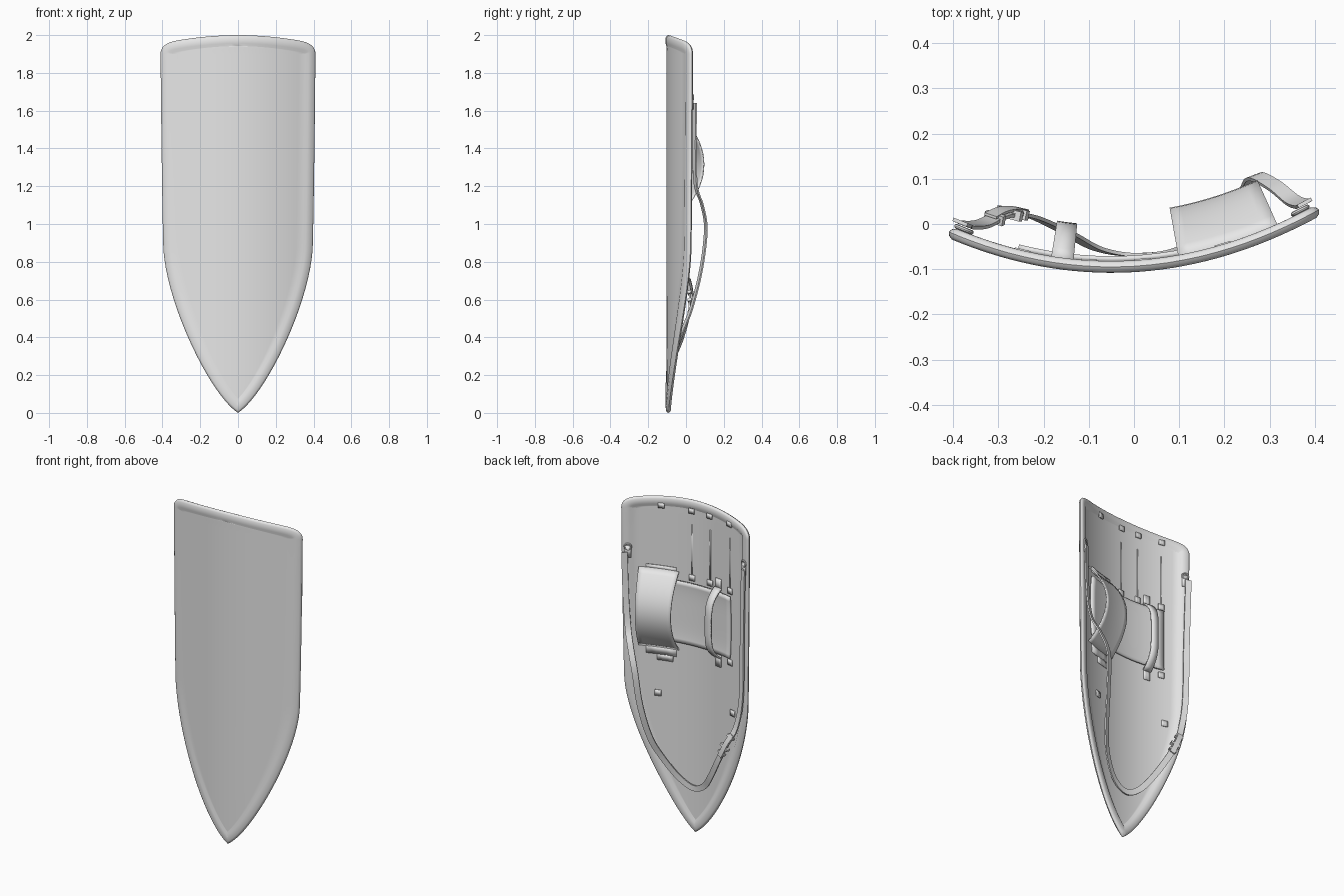
import bpy, bmesh, math
from mathutils import Vector
from mathutils.geometry import interpolate_bezier

if "Cube" in bpy.data.objects:
    bpy.data.objects.remove(bpy.data.objects["Cube"], do_unlink=True)

GREY = (0.8, 0.8, 0.8, 1)
grey = bpy.data.materials.new("plain_grey")
grey.use_nodes = True
grey.diffuse_color = GREY
grey.node_tree.nodes["Principled BSDF"].inputs["Base Color"].default_value = GREY


def normal(x):
    """Direction out of the hollow back of the shield at x."""
    return Vector((-1.2 * (x + 0.05), 1, 0)).normalized()


def place(x, z, h):
    """Point at height h above the curved middle surface of the shield."""
    return Vector((x, -0.095 + 0.6 * (x + 0.05) ** 2, z)) + normal(x) * h


def finish(name, bm, angle=35, thickness=0):
    bmesh.ops.recalc_face_normals(bm, faces=bm.faces)
    mesh = bpy.data.meshes.new(name)
    bm.to_mesh(mesh)
    bm.free()
    mesh.materials.append(grey)
    obj = bpy.data.objects.new(name, mesh)
    bpy.context.collection.objects.link(obj)
    if thickness:
        mod = obj.modifiers.new("thickness", "SOLIDIFY")
        mod.thickness = thickness
        mod.offset = 0
    bpy.ops.object.select_all(action="DESELECT")
    obj.select_set(True)
    bpy.context.view_layer.objects.active = obj
    bpy.ops.object.shade_smooth_by_angle(angle=math.radians(angle))
    return obj


def face(bm, verts):
    verts = list(dict.fromkeys(verts))
    if len(verts) > 2:
        bm.faces.new(verts)


def sheet(name, x0, x1, z0, z1, height, thickness, cols=8, rows=16):
    """Sheet bent with the shield; height(t) lifts it along its length."""
    bm = bmesh.new()
    grid = [[bm.verts.new(place(x0 + (x1 - x0) * i / cols, z0 + (z1 - z0) * j / rows,
                                height(2 * j / rows - 1)))
             for i in range(cols + 1)] for j in range(rows + 1)]
    for a, b in zip(grid, grid[1:]):
        for i in range(cols):
            bm.faces.new((a[i], a[i + 1], b[i + 1], b[i]))
    return finish(name, bm, thickness=thickness)


def smooth_path(points, steps=8):
    pts = [Vector(p) for p in points]
    ends = [pts[0]] + pts + [pts[-1]]
    tan = [(ends[i + 2] - ends[i]) / 6 for i in range(len(pts))]
    path = []
    for i in range(len(pts) - 1):
        path += interpolate_bezier(pts[i], pts[i] + tan[i], pts[i + 1] - tan[i + 1],
                                   pts[i + 1], steps + 1)[:-1]
    return path + [pts[-1]]


def ribbon(name, path, width, thickness):
    """Flat strap lying along a path, facing away from the shield."""
    bm = bmesh.new()
    rings = []
    for i, p in enumerate(path):
        t = (path[min(i + 1, len(path) - 1)] - path[max(i - 1, 0)]).normalized()
        side = t.cross(normal(p.x)).normalized()
        up = side.cross(t).normalized() * thickness / 2
        side *= width / 2
        rings.append([bm.verts.new(p + s * side + u * up)
                      for s, u in ((-1, -1), (1, -1), (1, 1), (-1, 1))])
    for a, b in zip(rings, rings[1:]):
        for i in range(4):
            bm.faces.new((a[i], a[i - 1], b[i - 1], b[i]))
    bm.faces.new(rings[0])
    bm.faces.new(rings[-1])
    return finish(name, bm)


# Shield body: half outline from tip to top, with a raised rounded rim
segments = [
    ((0, 0), (0.14, 0.09), (0.37, 0.55), (0.395, 0.86), 20),
    ((0.395, 0.86), (0.4, 1.0), (0.408, 1.6), (0.41, 1.9), 8),
    ((0.41, 1.9), (0.41, 1.94), (0.38, 1.96), (0.33, 1.97), 10),
    ((0.33, 1.97), (0.25, 1.985), (0.12, 2.0), (0, 2.0), 10),
]
half = []
for a, b, c, d, n in segments:
    half += interpolate_bezier(*(Vector(p).to_3d() for p in (a, b, c, d)), n + 1)[:-1]
half.append(Vector((0, 2.0, 0)))
last = len(half) - 1


def mirrored(p):
    return Vector((-p.x, p.y, 0))


inward = []
for i, p in enumerate(half):
    before = half[i - 1] if i else mirrored(half[1])
    after = half[i + 1] if i < last else mirrored(half[last - 1])
    t = (after - before).normalized()
    inward.append(Vector((-t.y, t.x, 0)))

bm = bmesh.new()
rim = [(0.058, -0.008), (0.044, -0.013), (0.012, -0.013), (0.004, -0.008), (0, 0),
       (0.004, 0.008), (0.012, 0.013), (0.044, 0.013), (0.058, 0.004)]
rings = []
for inset, h in rim:
    pts = [p + n * inset for p, n in zip(half, inward)]
    pts += [mirrored(p) for p in pts[-2:0:-1]]
    rings.append([bm.verts.new(place(p.x, p.y, h)) for p in pts])
for a, b in zip(rings, rings[1:]):
    for i in range(len(a)):
        bm.faces.new((a[i - 1], a[i], b[i], b[i - 1]))

# Front and back panels inside the rim
COLS = 20
for ring, (inset, h) in ((rings[0], rim[0]), (rings[-1], rim[-1])):
    rows = [[ring[0]] * (COLS + 1)]
    for i in range(1, last):
        p = half[i] + inward[i] * inset
        inner = [bm.verts.new(place(p.x * (1 - 2 * k / COLS), p.y, h)) for k in range(1, COLS)]
        rows.append([ring[i]] + inner + [ring[-i]])
    rows.append([ring[last]] * (COLS + 1))
    for a, b in zip(rows, rows[1:]):
        for k in range(COLS):
            face(bm, (a[k], a[k + 1], b[k + 1], b[k]))
finish("shield_body", bm, 50)

# Arm pad, arm band and hand grip
sheet("arm_pad", -0.26, 0.3, 1.13, 1.5, lambda t: 0.012 + 0.006 * t ** 4, 0.012, 16)
sheet("arm_band", 0.1, 0.322, 1.08, 1.55, lambda t: 0.008 + 0.108 * (1 - t * t), 0.007)
sheet("hand_grip", -0.185, -0.135, 1.1, 1.52, lambda t: 0.008 + 0.08 * (1 - t ** 4), 0.009, 2, 24)


# Mounting tabs and rivet plates on the back
def tab(name, x, z, w, d, h=0.006):
    sheet(name, x - w / 2, x + w / 2, z - d / 2, z + d / 2, lambda t: h, 0.007, 3, 1)


tab("arm_band_tab", 0.2, 1.06, 0.17, 0.05)
tab("arm_band_tab_tip", 0.18, 1.02, 0.09, 0.04)
tab("arm_band_upper_tab", 0.2, 1.555, 0.17, 0.03)
for z in (1.08, 1.54):
    tab("hand_grip_tab", -0.16, z, 0.04, 0.07)
for x in (0.2, 0.02, -0.1, -0.25):
    tab("top_clip", x, 1.935, 0.035, 0.03, 0.012)
for x, z in ((0.22, 0.8), (-0.27, 0.8), (-0.25, 1.53), (-0.25, 1.1), (-0.1, 1.53), (0.02, 1.53)):
    tab("back_clip", x, z, 0.035, 0.035)
for x in (0.02, -0.1, -0.25):
    tab("back_seam", x, 1.7, 0.006, 0.3, 0.003)

# Long carrying strap looping below the arm pad
strap_path = smooth_path([
    (-0.385, 0.004, 1.72), (-0.375, 0.0, 1.3), (-0.368, -0.002, 0.95), (-0.335, 0.0, 0.76),
    (-0.285, 0.022, 0.65), (-0.23, 0.018, 0.54), (-0.15, -0.018, 0.4), (-0.08, -0.055, 0.31),
    (0, -0.068, 0.275), (0.09, -0.058, 0.32), (0.17, -0.02, 0.43), (0.22, 0.03, 0.56),
    (0.25, 0.08, 0.76), (0.268, 0.105, 0.97), (0.31, 0.085, 1.1), (0.35, 0.053, 1.2),
    (0.37, 0.045, 1.38), (0.378, 0.047, 1.64)])
ribbon("carrying_strap", strap_path, 0.034, 0.008)

# Strap buckle with keeper loops, and the loose strap end
for i, width in ((28, 0.046), (33, 0.06), (36, 0.046)):
    ribbon("strap_buckle", strap_path[i:i + 2], width, 0.022)
ribbon("strap_end", [p + Vector((0, 0.01, 0)) for p in strap_path[27:39]], 0.03, 0.006)

# Rings and plates that hold the strap to the rim
for x, z in ((-0.383, 1.75), (0.376, 1.67)):
    tab("strap_anchor", x, z - 0.03, 0.034, 0.07, 0.017)
    bpy.ops.mesh.primitive_torus_add(major_segments=20, minor_segments=8, major_radius=0.018,
                                     minor_radius=0.005, location=place(x, z, 0.018))
    ring = bpy.context.object
    ring.name = "strap_ring"
    ring.rotation_euler = normal(x).to_track_quat("Z", "Y").to_euler()
    ring.data.materials.append(grey)
    bpy.ops.object.shade_smooth_by_angle()
